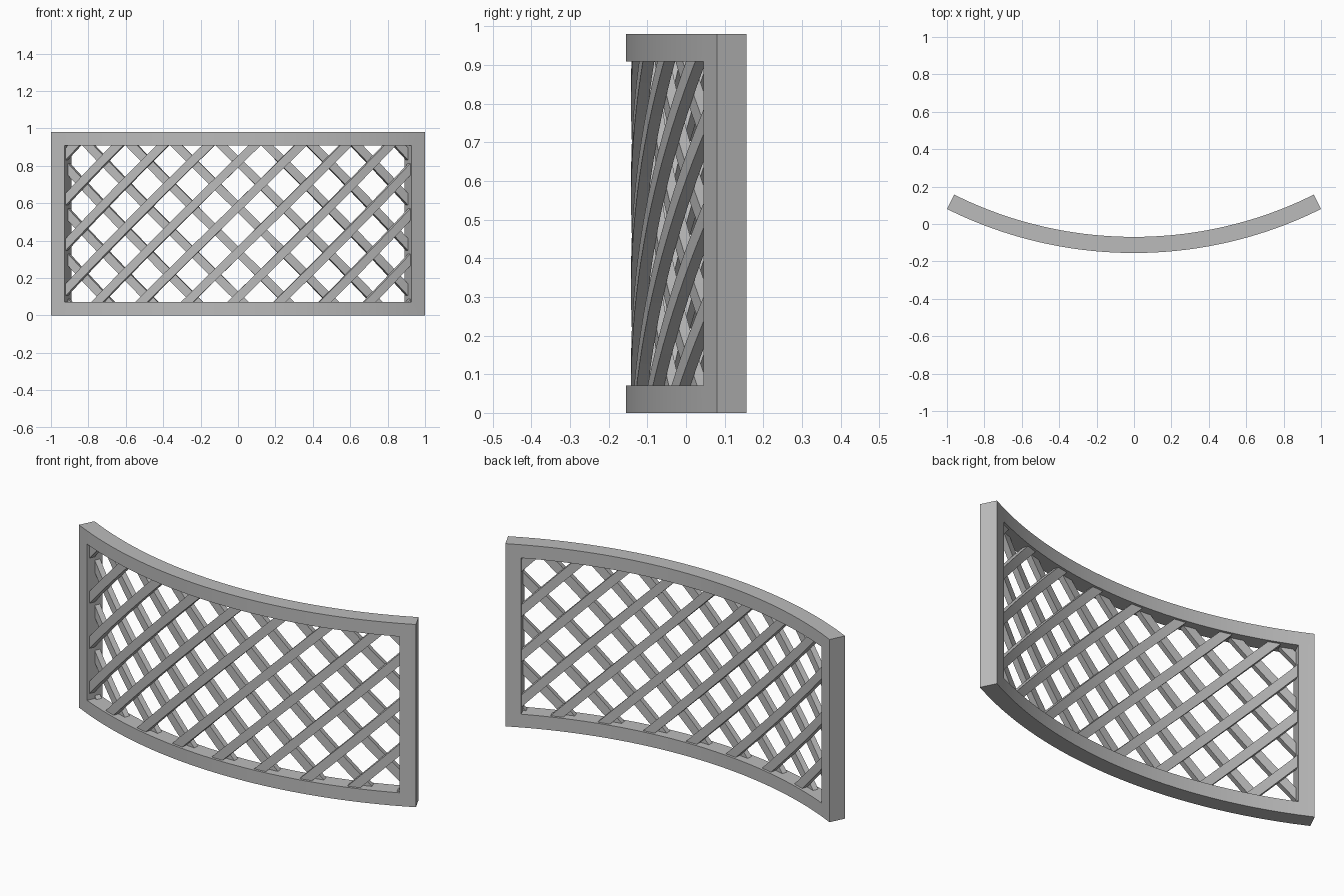
import bpy, bmesh, math
from mathutils import Vector

if "Cube" in bpy.data.objects:
    bpy.data.objects.remove(bpy.data.objects["Cube"])

R = 2.245                    # radius of the front face of the arc
CY = R - 0.155               # y of the arc centre
HALF = math.asin(1 / R)      # half angle of the whole panel
INNER = math.asin(0.927 / R) # half angle of the opening
Z0, Z1, H = 0.071, 0.909, 0.98
DEPTH = 0.086

mat = bpy.data.materials.new("grey")
mat.diffuse_color = (0.5, 0.5, 0.5, 1)
mat.use_nodes = True
mat.node_tree.nodes["Principled BSDF"].inputs["Base Color"].default_value = mat.diffuse_color


def finish(name, bm):
    """Bend flat (arc length, depth, height) coordinates and make an object."""
    for v in bm.verts:
        a, r = v.co.x / R, R - v.co.y
        v.co = Vector((r * math.sin(a), CY - r * math.cos(a), v.co.z))
    bmesh.ops.recalc_face_normals(bm, faces=bm.faces)
    me = bpy.data.meshes.new(name)
    bm.to_mesh(me)
    bm.free()
    me.materials.append(mat)
    ob = bpy.data.objects.new(name, me)
    bpy.context.collection.objects.link(ob)
    bpy.ops.object.select_all(action='DESELECT')
    ob.select_set(True)
    bpy.context.view_layer.objects.active = ob
    bpy.ops.object.shade_smooth_by_angle(angle=math.radians(30))


# Frame: flat grid with the opening left out, extruded and bent
bm = bmesh.new()
n = 40
us = [-HALF * R] + [(-1 + 2 * i / n) * INNER * R for i in range(n + 1)] + [HALF * R]
zs = [0, Z0, Z1, H]
grid = [[bm.verts.new((u, 0, z)) for z in zs] for u in us]
for i in range(len(us) - 1):
    for j in range(3):
        if j == 1 and 0 < i < len(us) - 2:
            continue
        bm.faces.new((grid[i][j], grid[i + 1][j], grid[i + 1][j + 1], grid[i][j + 1]))
for v in [v for v in bm.verts if not v.link_faces]:
    bm.verts.remove(v)
ext = bmesh.ops.extrude_face_region(bm, geom=bm.faces[:])
for v in ext["geom"]:
    if isinstance(v, bmesh.types.BMVert):
        v.co.y = DEPTH
finish("frame", bm)


def slat(bm, u0, sign, y0, y1, width=0.046, slope=0.97):
    """Add one diagonal bar starting at (u0, z=0), trimmed to the opening."""
    part = bmesh.new()
    d = Vector((sign, 0, slope)).normalized()
    side = Vector((-d.z, 0, d.x)) * width / 2
    start = Vector((u0, 0, 0)) - d * 0.1
    rings = []
    for k in range(25):
        p = start + d * (k * 0.0625)
        rings.append([part.verts.new(p + side * s + Vector((0, y, 0)))
                      for s, y in ((-1, y0), (1, y0), (1, y1), (-1, y1))])
    for a, b in zip(rings, rings[1:]):
        for k in range(4):
            part.faces.new((a[k], a[(k + 1) % 4], b[(k + 1) % 4], b[k]))
    part.faces.new(rings[0])
    part.faces.new(rings[-1])
    lim, e = INNER * R, 0.002
    for co, no in (((lim + e, 0, 0), (1, 0, 0)), ((-lim - e, 0, 0), (-1, 0, 0)),
                   ((0, 0, Z1 + e), (0, 0, 1)), ((0, 0, Z0 - e), (0, 0, -1))):
        geom = part.verts[:] + part.edges[:] + part.faces[:]
        bmesh.ops.bisect_plane(part, geom=geom, plane_co=co, plane_no=no, clear_outer=True)
        bmesh.ops.holes_fill(part, edges=[x for x in part.edges if x.is_boundary])
    me = bpy.data.meshes.new("part")
    part.to_mesh(me)
    part.free()
    bm.from_mesh(me)
    bpy.data.meshes.remove(me)


# Two crossing layers of slats
for name, sign, y0, y1 in (("front_slats", 1, 0.013, 0.043), ("back_slats", -1, 0.043, 0.073)):
    bm = bmesh.new()
    for k in range(-8, 9):
        slat(bm, sign * (k * 0.242 - 0.096) / 0.97, sign, y0, y1)
    finish(name, bm)
